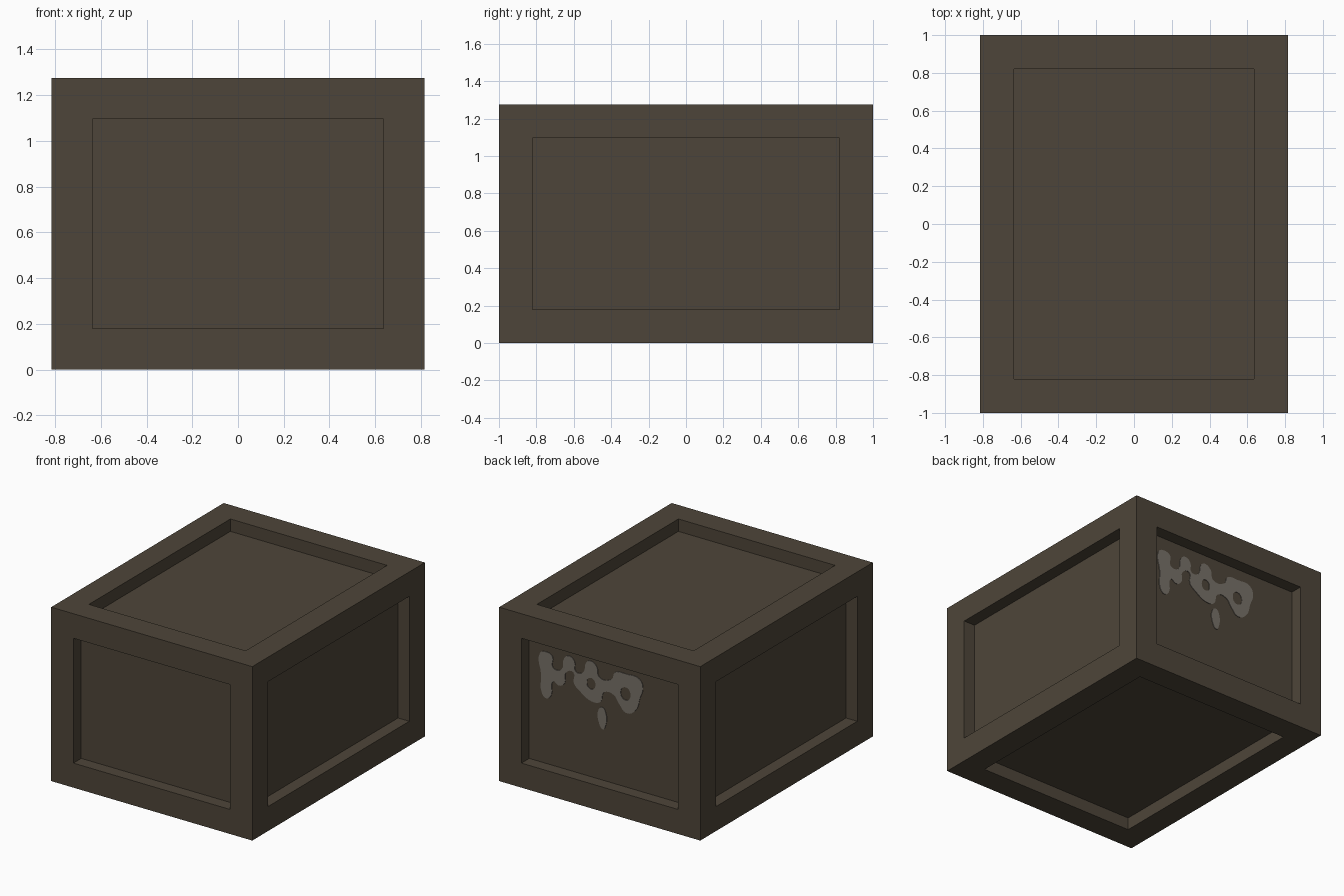
import bpy, bmesh, math
from mathutils import Matrix, Vector

cube = bpy.data.objects.get("Cube")
if cube:
    bpy.data.objects.remove(cube, do_unlink=True)

SIZE = Vector((1.632, 2.0, 1.276))
FRAME = 0.18      # width of the border around each panel
RECESS = 0.091    # depth of each panel


def material(name, rgb):
    m = bpy.data.materials.new(name)
    m.use_nodes = True
    m.diffuse_color = (*rgb, 1)
    bsdf = m.node_tree.nodes["Principled BSDF"]
    bsdf.inputs["Base Color"].default_value = (*rgb, 1)
    bsdf.inputs["Roughness"].default_value = 0.9
    return m


brown = material("dark brown wood", (0.076, 0.060, 0.041))
grey = material("faded grey paint", (0.185, 0.165, 0.140))

# Crate body: a box with a sunken panel on all six sides
bm = bmesh.new()
bmesh.ops.create_cube(bm, size=1)
bmesh.ops.scale(bm, vec=SIZE, verts=bm.verts)
bmesh.ops.translate(bm, vec=(0, 0, SIZE.z / 2), verts=bm.verts)
bm.normal_update()
panels = bm.faces[:]
bmesh.ops.inset_individual(bm, faces=panels, thickness=FRAME, use_even_offset=True)
bm.normal_update()
sunken = bmesh.ops.extrude_discrete_faces(bm, faces=panels)["faces"]
bm.normal_update()
for f in sunken:
    bmesh.ops.translate(bm, vec=-f.normal * RECESS, verts=f.verts)
bmesh.ops.recalc_face_normals(bm, faces=bm.faces)
mesh = bpy.data.meshes.new("crate")
bm.to_mesh(mesh)
bm.free()
mesh.materials.append(brown)
crate = bpy.data.objects.new("crate", mesh)
bpy.context.collection.objects.link(crate)

# Worn paint smear on the back panel: (distance from the crate's left edge, height)
smear = [(0.27, 0.98), (0.32, 1.0), (0.37, 0.98), (0.375, 0.90), (0.44, 0.90),
         (0.47, 1.0), (0.51, 1.02), (0.55, 0.99), (0.56, 0.92), (0.62, 0.93),
         (0.645, 1.01), (0.68, 1.03), (0.73, 1.0), (0.75, 0.93), (0.85, 0.94),
         (0.88, 1.0), (0.97, 1.01), (1.08, 1.0), (1.105, 0.94), (1.08, 0.86),
         (1.05, 0.77), (0.97, 0.725), (0.91, 0.78), (0.87, 0.83), (0.79, 0.83),
         (0.76, 0.75), (0.69, 0.735), (0.60, 0.78), (0.545, 0.83), (0.54, 0.91),
         (0.48, 0.89), (0.47, 0.81), (0.42, 0.78), (0.38, 0.80), (0.36, 0.69),
         (0.32, 0.66), (0.285, 0.69), (0.28, 0.82)]
drip = [(0.745, 0.69), (0.775, 0.715), (0.80, 0.69), (0.80, 0.58), (0.78, 0.555), (0.75, 0.59)]


def ring(cx, cz, r):
    return [(cx + r * math.cos(a), cz + r * 1.2 * math.sin(a))
            for a in (i * math.pi / 3 for i in range(6))]


curve = bpy.data.curves.new("paint_smear", "CURVE")
curve.dimensions = "2D"
curve.fill_mode = "BOTH"
curve.extrude = 0.002
curve.resolution_u = 4
for outline in (smear, drip, ring(0.685, 0.865, 0.035), ring(0.965, 0.865, 0.04)):
    spline = curve.splines.new("BEZIER")
    spline.bezier_points.add(len(outline) - 1)
    spline.use_cyclic_u = True
    for point, (s, z) in zip(spline.bezier_points, outline):
        point.co = (s, z, 0)
        point.handle_left_type = point.handle_right_type = "AUTO"
curve.materials.append(grey)
paint = bpy.data.objects.new("paint_smear", curve)
paint.location = (SIZE.x / 2, SIZE.y / 2 - RECESS + 0.002, 0)
paint.rotation_euler = (math.pi / 2, 0, math.pi)
bpy.context.collection.objects.link(paint)

# Turn the smear into a mesh plate
bpy.ops.object.select_all(action="DESELECT")
paint.select_set(True)
bpy.context.view_layer.objects.active = paint
bpy.ops.object.convert(target="MESH")
